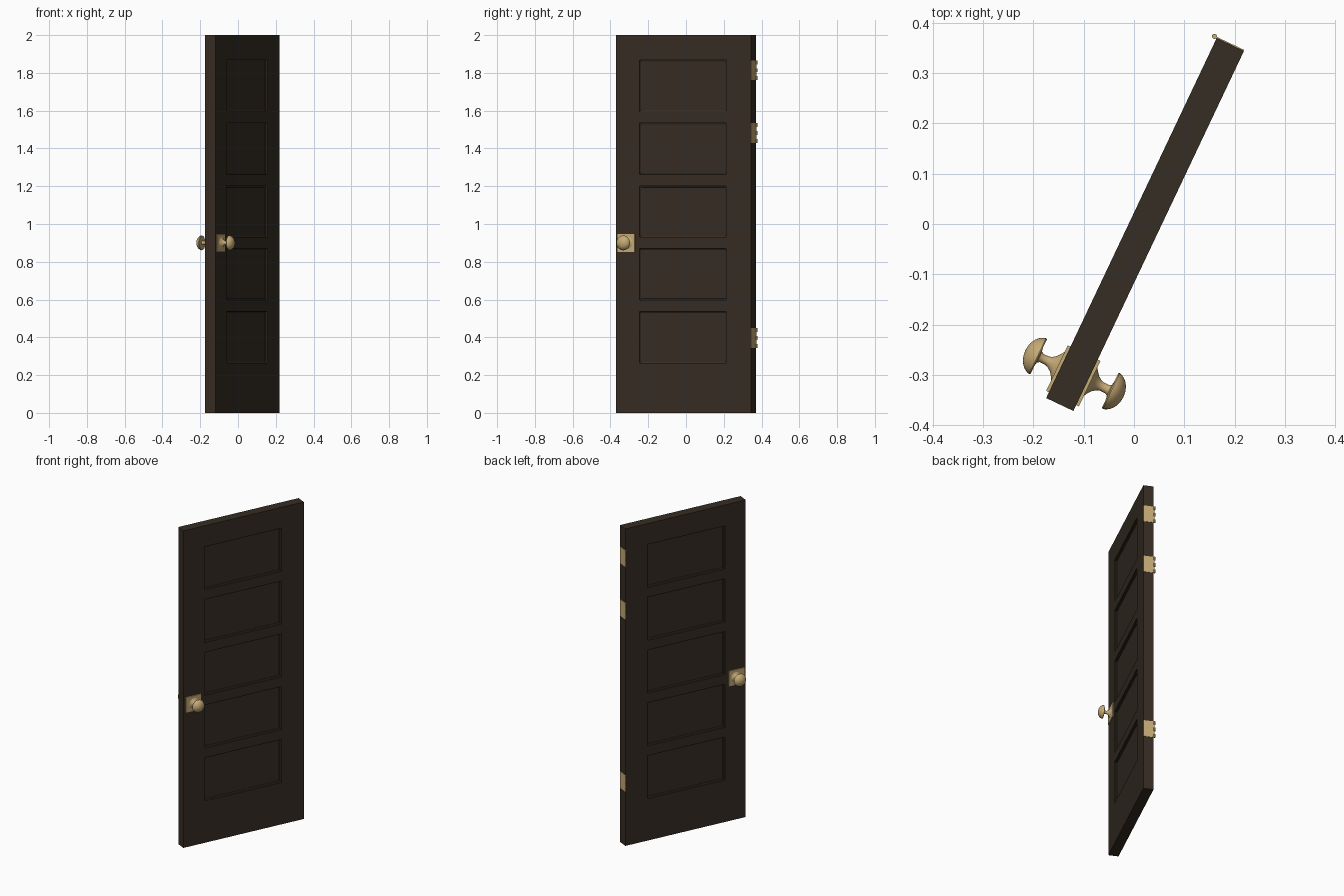
import bpy, bmesh, math
from mathutils import Matrix

if "Cube" in bpy.data.objects:
    bpy.data.objects.remove(bpy.data.objects["Cube"])

W, T, H = 0.792, 0.06, 2.0          # door width, thickness, height
PLACE = Matrix.Translation((0.022, -0.001, 0)) @ Matrix.Rotation(math.radians(64.65), 4, 'Z')


def material(name, rgb):
    m = bpy.data.materials.new(name)
    m.diffuse_color = (*rgb, 1)
    m.use_nodes = True
    m.node_tree.nodes["Principled BSDF"].inputs["Base Color"].default_value = m.diffuse_color
    return m


wood = material("dark_wood", (0.037, 0.026, 0.017))
brass = material("brass", (0.56, 0.40, 0.18))


def finish(name, bm, mat, smooth=False):
    bmesh.ops.recalc_face_normals(bm, faces=bm.faces[:])
    me = bpy.data.meshes.new(name)
    bm.to_mesh(me)
    bm.free()
    me.materials.append(mat)
    ob = bpy.data.objects.new(name, me)
    bpy.context.collection.objects.link(ob)
    ob.matrix_world = PLACE
    if smooth:
        bpy.ops.object.select_all(action='DESELECT')
        ob.select_set(True)
        bpy.context.view_layer.objects.active = ob
        bpy.ops.object.shade_smooth_by_angle(angle=math.radians(35))
    return ob


def add_box(bm, x0, x1, y0, y1, z0, z1):
    m = Matrix.Translation(((x0 + x1) / 2, (y0 + y1) / 2, (z0 + z1) / 2))
    bmesh.ops.create_cube(bm, size=1, matrix=m @ Matrix.Diagonal((x1 - x0, y1 - y0, z1 - z0, 1)))


# Door slab: a box cut into a grid, with five recessed panels on both sides
bm = bmesh.new()
add_box(bm, -W / 2, W / 2, -T / 2, T / 2, 0, H)
cuts = [((x, 0, 0), (1, 0, 0)) for x in (-0.258, 0.249)]
for i in range(5):
    for z in (0.264, 0.536):
        cuts.append(((0, 0, z + i * 0.333), (0, 0, 1)))
for co, no in cuts:
    bmesh.ops.bisect_plane(bm, geom=bm.verts[:] + bm.edges[:] + bm.faces[:],
                           plane_co=co, plane_no=no)
bmesh.ops.recalc_face_normals(bm, faces=bm.faces[:])
bm.normal_update()
panels = []
for f in bm.faces:
    c = f.calc_center_median()
    row = (c.z - 0.4) / 0.333
    if abs(f.normal.y) > 0.9 and abs(c.x) < 0.1 and -0.1 < row < 4.1 and abs(row - round(row)) < 0.1:
        panels.append(f)
# stepped moulding
for width, depth in ((0.001, -0.007), (0.009, -0.003), (0.001, -0.003)):
    bmesh.ops.inset_individual(bm, faces=panels, thickness=width, depth=depth)
    bm.normal_update()
finish("door_slab", bm, wood)

# Knobs with square back plates, one set on each side
KX, KZ = -0.328, 0.9
profile = [(0.036, 0.034), (0.026, 0.039), (0.017, 0.046), (0.011, 0.054), (0.009, 0.06),
           (0.009, 0.072), (0.012, 0.077), (0.022, 0.079), (0.033, 0.0785), (0.038, 0.0785),
           (0.0393, 0.081), (0.038, 0.086), (0.034, 0.093), (0.028, 0.099),
           (0.020, 0.104), (0.010, 0.107), (0, 0.108)]
for side, label in ((-1, "right"), (1, "left")):
    bm = bmesh.new()
    y = sorted((side * 0.028, side * 0.036))
    add_box(bm, KX - 0.055, KX + 0.045, y[0], y[1], KZ - 0.048, KZ + 0.048)
    finish("knob_plate_" + label, bm, brass)

    bm = bmesh.new()
    vs = [bm.verts.new((KX + r, side * d, KZ)) for r, d in profile]
    es = [bm.edges.new(p) for p in zip(vs, vs[1:])]
    bmesh.ops.spin(bm, geom=vs + es, cent=(KX, 0, KZ), axis=(0, 1, 0),
                   angle=2 * math.pi, steps=32)
    bmesh.ops.remove_doubles(bm, verts=bm.verts[:], dist=1e-5)
    finish("knob_" + label, bm, brass, True)

# Hinges: a leaf on the door edge and three spaced knuckles
for name, zc in (("top", 1.814), ("middle", 1.482), ("bottom", 0.396)):
    bm = bmesh.new()
    add_box(bm, W / 2 - 0.002, W / 2 + 0.002, -T / 2 + 0.001, 0.034, zc - 0.0525, zc + 0.0525)
    finish("hinge_leaf_" + name, bm, brass)
    bm = bmesh.new()
    for k in (-1, 0, 1):
        bmesh.ops.create_cone(bm, cap_ends=True, segments=16, radius1=0.005, radius2=0.005,
                              depth=0.021,
                              matrix=Matrix.Translation((W / 2 + 0.001, 0.0355, zc + k * 0.042)))
    finish("hinge_knuckles_" + name, bm, brass, True)
